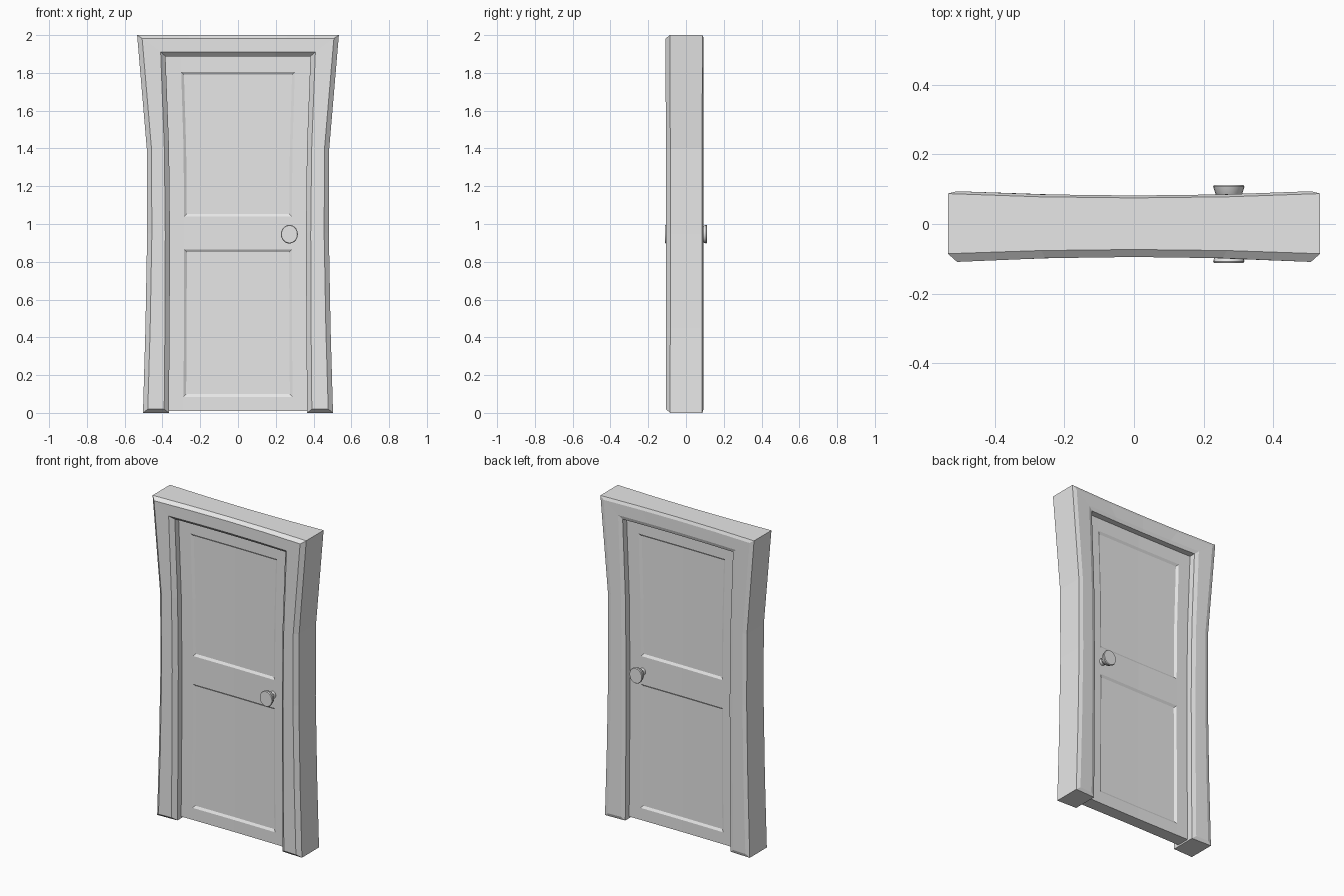
import bpy, bmesh, math

cube = bpy.data.objects.get("Cube")
if cube:
    bpy.data.objects.remove(cube, do_unlink=True)

grey = bpy.data.materials.new("light grey")
grey.use_nodes = True
grey.diffuse_color = (0.8, 0.8, 0.8, 1)
grey.node_tree.nodes["Principled BSDF"].inputs["Base Color"].default_value = (0.8, 0.8, 0.8, 1)

LEVELS = [0, 0.45, 0.95, 1.4, 2.0]
OUTER = [0.503, 0.49, 0.481, 0.483, 0.534]
INNER = [0.366, 0.362, 0.36, 0.365, 0.388]
CHAMFER = 0.025


def lookup(widths, z):
    """Half width at height z along a bent side."""
    for i in range(len(LEVELS) - 1):
        if z <= LEVELS[i + 1]:
            t = (z - LEVELS[i]) / (LEVELS[i + 1] - LEVELS[i])
            return widths[i] + t * (widths[i + 1] - widths[i])
    return widths[-1]


def pinch(bm):
    """Thin the slab slightly toward the middle."""
    for v in bm.verts:
        v.co.y *= 1 - 0.14 * (1 - (v.co.x / 0.53) ** 2)


def finish(bm, name):
    bmesh.ops.recalc_face_normals(bm, faces=bm.faces)
    mesh = bpy.data.meshes.new(name)
    bm.to_mesh(mesh)
    bm.free()
    mesh.materials.append(grey)
    obj = bpy.data.objects.new(name, mesh)
    bpy.context.collection.objects.link(obj)
    return obj


# Door frame: chamfered section swept up, across and down
# (side widths, sideways offset, depth, bottom, top)
SECTION = [
    (OUTER, 0, -0.085, 0, 2.0),
    (OUTER, -CHAMFER, -0.11, 0.02, 1.982),
    (INNER, CHAMFER, -0.11, 0.02, 1.91),
    (INNER, 0, -0.085, 0, 1.888),
    (INNER, 0, 0.087, 0, 1.888),
    (INNER, CHAMFER, 0.095, 0.02, 1.91),
    (OUTER, -CHAMFER, 0.095, 0.02, 1.982),
    (OUTER, 0, 0.087, 0, 2.0),
]
bm = bmesh.new()
loops = []
for widths, offset, y, low, top in SECTION:
    side = [(lookup(widths, z) + offset, z) for z in [low] + LEVELS[1:4] + [top]]
    corner = side[-1][0]
    path = side + [(corner * f, top) for f in (0.5, 0, -0.5)]
    path += [(-x, z) for x, z in reversed(side)]
    loops.append([bm.verts.new((x, y, z)) for x, z in path])
for k, loop in enumerate(loops):
    after = loops[(k + 1) % len(loops)]
    for i in range(len(loop) - 1):
        bm.faces.new((loop[i], loop[i + 1], after[i + 1], after[i]))
for end in (0, -1):
    for ring in ((0, 1, 2, 3), (0, 3, 4, 7), (4, 5, 6, 7)):
        bm.faces.new([loops[k][end] for k in ring])
pinch(bm)
finish(bm, "door_frame")

# Door leaf: two gridded faces joined at the rim, with sunken panels
ROWS = [0.01, 0.085, 0.45, 0.865, 1.04, 1.4, 1.805, 1.895]
COLUMNS = [-1, -0.79, 0, 0.79, 1]
bm = bmesh.new()
grids = []
panels = {"upper": [], "lower": []}
for y in (-0.045, 0.045):
    grid = [[bm.verts.new((c * lookup(INNER, z), y, z)) for c in COLUMNS] for z in ROWS]
    grids.append(grid)
    for r in range(len(ROWS) - 1):
        for c in range(len(COLUMNS) - 1):
            face = bm.faces.new((grid[r][c], grid[r][c + 1], grid[r + 1][c + 1], grid[r + 1][c]))
            if c in (1, 2) and r in (1, 2):
                panels["lower"].append(face)
            elif c in (1, 2) and r in (4, 5):
                panels["upper"].append(face)


def rim(grid):
    right = [row[-1] for row in grid[1:]]
    left = [row[0] for row in grid[1:-1]]
    return grid[0] + right + grid[-1][-2::-1] + left[::-1]


front, back = rim(grids[0]), rim(grids[1])
for i in range(len(front)):
    j = (i + 1) % len(front)
    bm.faces.new((front[i], front[j], back[j], back[i]))
bmesh.ops.recalc_face_normals(bm, faces=bm.faces)
for faces in panels.values():
    bmesh.ops.inset_region(bm, faces=faces, thickness=0.014, depth=-0.01, use_even_offset=True)
pinch(bm)
finish(bm, "door_leaf")

# Knobs: flared turned profile, one on each side
KNOB = [(0.02, 0.035), (0.02, 0.06), (0.036, 0.08), (0.045, 0.107), (0.042, 0.112)]
SIDES = 20
for name, way in (("front_knob", -1), ("back_knob", 1)):
    bm = bmesh.new()
    rings = []
    for radius, depth in KNOB:
        angles = [2 * math.pi * i / SIDES for i in range(SIDES)]
        rings.append([bm.verts.new((0.272 + radius * math.cos(a), way * depth,
                                    0.946 + 1.1 * radius * math.sin(a))) for a in angles])
    for a, b in zip(rings, rings[1:]):
        for i in range(SIDES):
            j = (i + 1) % SIDES
            bm.faces.new((a[i], a[j], b[j], b[i]))
    bm.faces.new(rings[0])
    bm.faces.new(rings[-1])
    knob = finish(bm, name)
    bpy.ops.object.select_all(action="DESELECT")
    knob.select_set(True)
    bpy.context.view_layer.objects.active = knob
    bpy.ops.object.shade_smooth_by_angle(angle=math.radians(30))
